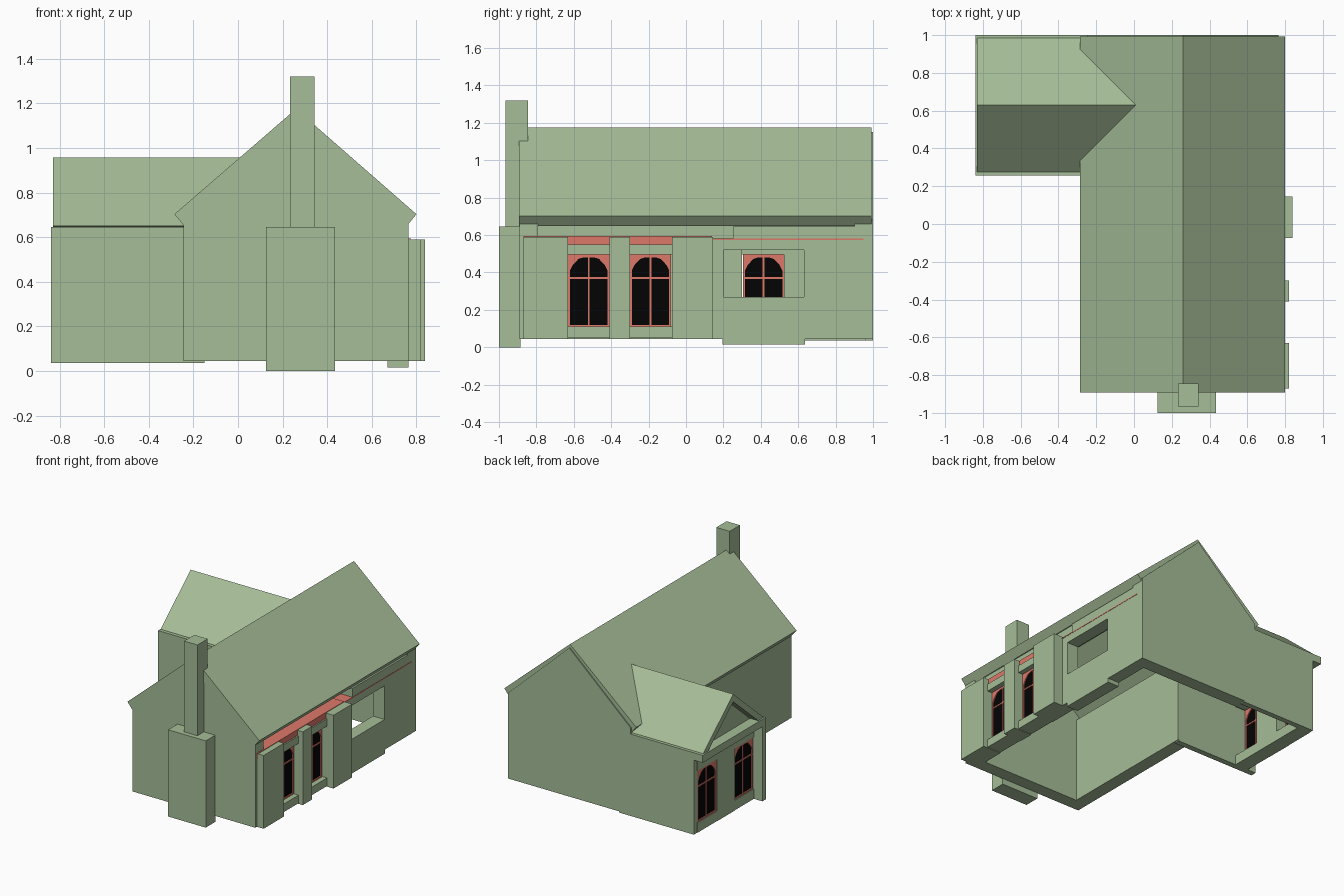
import bpy, bmesh
from mathutils import Vector

if "Cube" in bpy.data.objects:
    bpy.data.objects.remove(bpy.data.objects["Cube"])


def material(name, rgb):
    m = bpy.data.materials.new(name)
    m.diffuse_color = (*rgb, 1)
    m.use_nodes = True
    m.node_tree.nodes["Principled BSDF"].inputs["Base Color"].default_value = m.diffuse_color
    return m


GREEN = material("painted_green", (0.38, 0.51, 0.31))
CORAL = material("coral_trim", (0.72, 0.19, 0.14))
BLACK = material("dark_glass", (0.001, 0.001, 0.001))


def finish(name, bm, mat):
    bmesh.ops.recalc_face_normals(bm, faces=bm.faces)
    me = bpy.data.meshes.new(name)
    bm.to_mesh(me)
    bm.free()
    ob = bpy.data.objects.new(name, me)
    me.materials.append(mat)
    bpy.context.collection.objects.link(ob)
    return ob


def box(name, x, y, z, mat=GREEN):
    bm = bmesh.new()
    bmesh.ops.create_cube(bm, size=1)
    for v in bm.verts:
        v.co = Vector([a + (b - a) * (c + 0.5) for (a, b), c in zip((x, y, z), v.co)])
    return finish(name, bm, mat)


def prism(name, profile, axis, a, b, mat=GREEN, trim=None):
    """Extrude a (horizontal, z) profile along x or y from a to b."""
    def place(h, z, d):
        return (d, h, z) if axis == "x" else (h, d, z)
    bm = bmesh.new()
    start = [bm.verts.new(place(h, z, a)) for h, z in profile]
    end = [bm.verts.new(place(h, z, b)) for h, z in profile]
    bm.faces.new(start)
    bm.faces.new(end)
    n = len(profile)
    for i in range(n):
        j = (i + 1) % n
        bm.faces.new((start[i], start[j], end[j], end[i]))
    if trim:
        for v in end:
            v.co.x = trim(v.co.z)
    return finish(name, bm, mat)


def window(name, x, yc):
    """Arched coral frame with bars and a dark pane, facing along x."""
    inner = [(-0.1, 0.12), (-0.1, 0.41), (-0.085, 0.44), (-0.055, 0.472), (-0.03, 0.48),
             (0.03, 0.48), (0.055, 0.472), (0.085, 0.44), (0.1, 0.41), (0.1, 0.12)]
    outer = [(-0.11, 0.11), (-0.11, 0.41), (-0.11, 0.46), (-0.11, 0.495), (-0.03, 0.495),
             (0.03, 0.495), (0.11, 0.495), (0.11, 0.46), (0.11, 0.41), (0.11, 0.11)]
    bm = bmesh.new()
    loops = [[bm.verts.new((x + d, yc + y, z)) for y, z in pts]
             for d in (-0.012, 0.012) for pts in (outer, inner)]
    for i in range(10):
        j = (i + 1) % 10
        for p, q in ((0, 1), (1, 3), (3, 2), (2, 0)):
            bm.faces.new((loops[p][i], loops[p][j], loops[q][j], loops[q][i]))
    finish(name + "_frame", bm, CORAL)
    box(name + "_mullion", (x - .01, x + .01), (yc - .005, yc + .005), (0.12, 0.48), CORAL)
    box(name + "_transom", (x - .01, x + .01), (yc - .1, yc + .1), (0.365, 0.376), CORAL)
    prism(name + "_glass", [(yc + y, z) for y, z in inner], "x", x - 0.004, x + 0.004, BLACK)


# Main roof
RIDGE_X, RIDGE_Z, SLOPE = 0.26, 1.175, 0.865
prism("main_roof", [(-0.285, 0.703), (RIDGE_X, RIDGE_Z), (0.8, 0.703), (0.755, 0.648),
                    (RIDGE_X, 1.082), (-0.24, 0.648)], "y", -0.892, 0.992)

# Main gable walls, front and back
gable = [(-0.245, 0.045), (0.765, 0.045), (0.765, 0.68), (RIDGE_X, 1.15), (-0.245, 0.69)]
prism("front_gable_wall", gable, "y", -0.889, -0.79)
prism("back_gable_wall", gable, "y", 0.9, 1.0)

# Long left wall
box("left_wall", (-0.245, -0.145), (-0.885, 0.3), (0.045, 0.68))

# Right wall around the square opening
box("right_wall_front", (0.67, 0.765), (0.14, 0.2), (0.045, 0.58))
box("right_wall_back", (0.67, 0.765), (0.63, 0.995), (0.045, 0.58))
box("right_wall_low", (0.67, 0.765), (0.195, 0.635), (0.015, 0.27))
box("right_wall_top", (0.67, 0.765), (0.2, 0.63), (0.52, 0.58))
box("right_trim_line", (0.67, 0.767), (0.145, 0.95), (0.574, 0.581), CORAL)
box("right_wall_plate", (0.67, 0.765), (0.25, 0.995), (0.581, 0.645))
box("right_inner_plate", (0.62, 0.67), (-0.885, 0.995), (0.56, 0.72))

# Right piers, sills, lintels and windows
for name, y0, y1, x1 in (("corner", -0.87, -0.63, 0.82), ("middle", -0.41, -0.3, 0.82),
                         ("large", -0.075, 0.145, 0.838)):
    box(name + "_pier", (0.67, x1), (y0, y1), (0.045, 0.59))
for i, yc in enumerate((-0.52, -0.19)):
    span = (yc - 0.115, yc + 0.115)
    box(f"right_sill_{i}", (0.67, 0.785), span, (0.05, 0.11))
    box(f"right_lintel_{i}", (0.67, 0.785), span, (0.495, 0.55))
    window(f"right_window_{i}", 0.735, yc)
box("right_trim_board", (0.66, 0.775), (-0.87, 0.14), (0.55, 0.594), CORAL)

# Side wing walls
box("wing_front_wall", (-0.838, -0.15), (0.257, 0.3), (0.036, 0.645))
box("wing_back_wall", (-0.765, -0.15), (0.96, 1.0), (0.036, 0.645))
box("wing_middle_pier", (-0.77, -0.66), (0.525, 0.735), (0.036, 0.6))
for i, yc in enumerate((0.415, 0.845)):
    span = (yc - 0.116, yc + 0.116)
    box(f"wing_sill_{i}", (-0.768, -0.66), span, (0.036, 0.11))
    box(f"wing_lintel_{i}", (-0.768, -0.66), span, (0.495, 0.575))
    window(f"wing_window_{i}", -0.752, yc)
box("wing_trim_board", (-0.78, -0.68), (0.3, 0.96), (0.57, 0.59), CORAL)
box("wing_end_plate", (-0.838, -0.66), (0.257, 1.0), (0.59, 0.645))

# Wing roof, mitred into the main roof, with a recessed gable
prism("wing_roof", [(0.275, 0.65), (0.63, 0.957), (0.985, 0.65), (0.925, 0.646),
                    (0.63, 0.9), (0.335, 0.646)], "x", -0.83, 0,
      trim=lambda z: max(RIDGE_X - (RIDGE_Z - z) / SLOPE + 0.02, -0.2))
prism("wing_gable", [(0.33, 0.64), (0.63, 0.91), (0.93, 0.64)], "x", -0.76, -0.72)

# Chimney
box("chimney_base", (0.125, 0.435), (-1.0, -0.885), (0, 0.645))
box("chimney_stack", (0.232, 0.342), (-0.965, -0.845), (0.64, 1.32))
